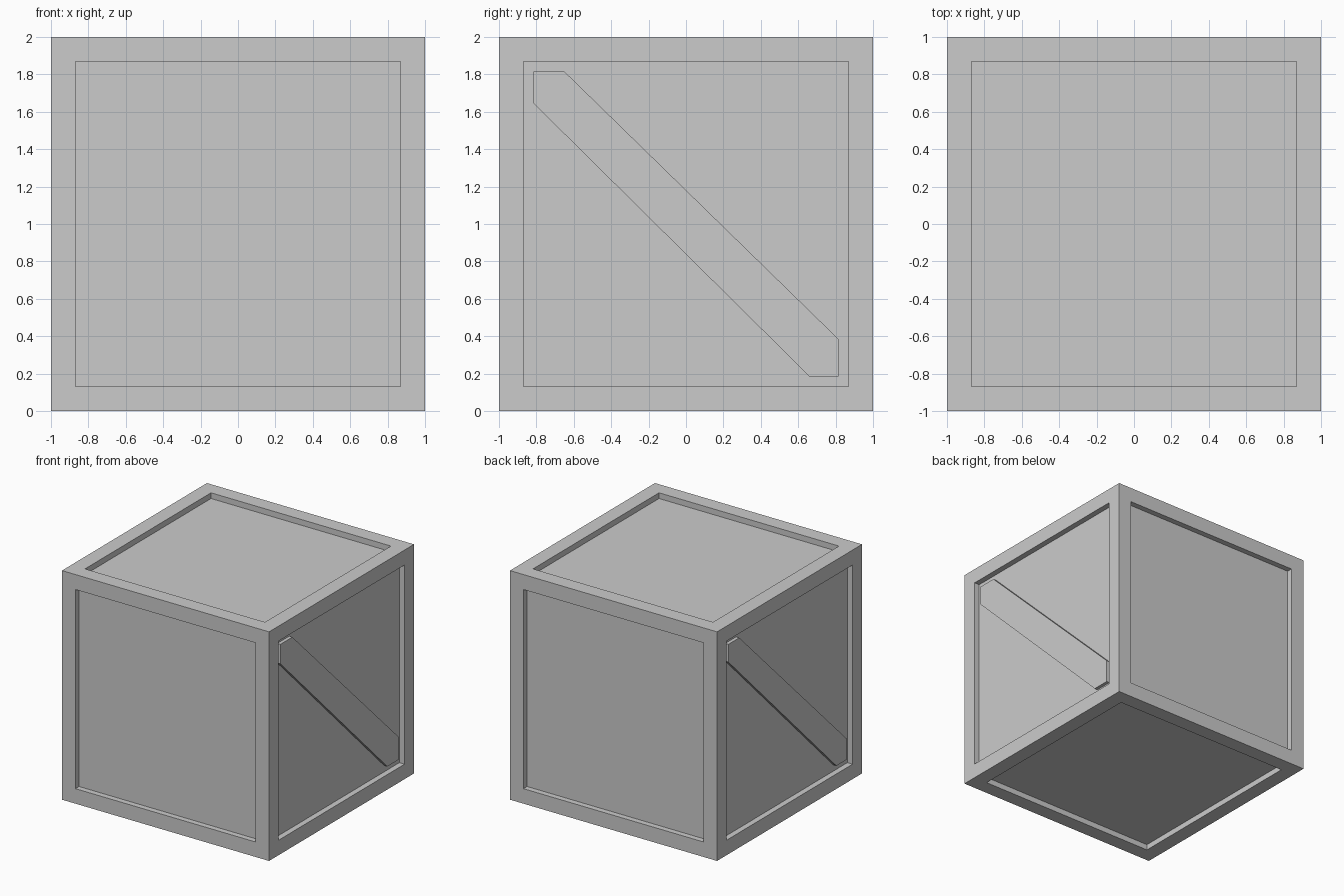
import bpy, bmesh

if "Cube" in bpy.data.objects:
    bpy.data.objects.remove(bpy.data.objects["Cube"])

FRAME = 0.185    # width of the border on every side
DEPTH = 0.05     # how far the panels are sunk
INNER = 1 - FRAME


def add_object(name, bm):
    bmesh.ops.recalc_face_normals(bm, faces=bm.faces)
    mesh = bpy.data.meshes.new(name)
    bm.to_mesh(mesh)
    bm.free()
    obj = bpy.data.objects.new(name, mesh)
    bpy.context.collection.objects.link(obj)
    return obj


# Crate body: a cube with a sunken panel on each of the six sides
def crate_body():
    bm = bmesh.new()
    bmesh.ops.create_cube(bm, size=2)
    panels = bm.faces[:]
    bmesh.ops.inset_individual(bm, faces=panels, thickness=FRAME)
    sunk = bmesh.ops.extrude_discrete_faces(bm, faces=panels)["faces"]
    for face in sunk:
        face.normal_update()
        bmesh.ops.translate(bm, verts=face.verts, vec=-face.normal * DEPTH)
    bmesh.ops.translate(bm, verts=bm.verts, vec=(0, 0, 1))
    return add_object("crate_body", bm)


# Diagonal brace: a plank with corner-cut ends, lying on a side panel.
# trim narrows the plank slightly along its long edges.
def brace(name, side, trim=0.0):
    top, bottom = 1 + INNER, 1 - INNER
    profile = [(-INNER, top), (-0.65 - trim, top), (INNER, 0.385 - trim),
               (INNER, bottom), (0.66 + trim, bottom), (-INNER, 1.645 + trim)]
    bm = bmesh.new()
    base = bm.faces.new([bm.verts.new((side * (1 - DEPTH), side * y, z))
                         for y, z in profile])
    result = bmesh.ops.extrude_face_region(bm, geom=[base], use_keep_orig=True)
    moved = [g for g in result["geom"] if isinstance(g, bmesh.types.BMVert)]
    bmesh.ops.translate(bm, verts=moved, vec=(side * 0.03, 0, 0))
    return add_object(name, bm)


crate_body()
brace("right_brace", 1)
brace("left_brace", -1, trim=0.015)
